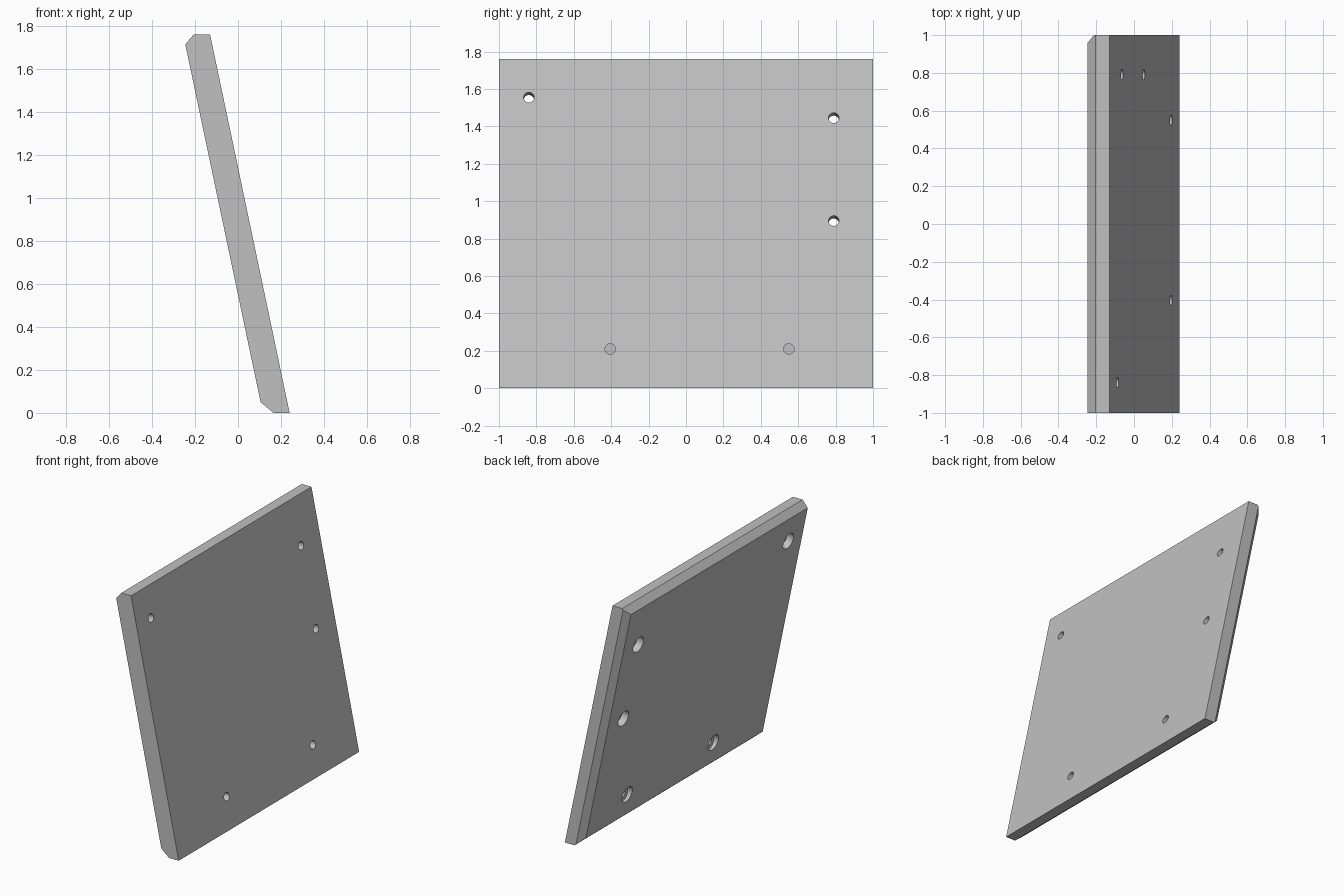
import bpy, bmesh
from mathutils import Vector

cube = bpy.data.objects.get("Cube")
if cube:
    bpy.data.objects.remove(cube, do_unlink=True)

grey = bpy.data.materials.new("light grey")
grey.use_nodes = True
colour = (0.53, 0.53, 0.53, 1)
grey.diffuse_color = colour
grey.node_tree.nodes["Principled BSDF"].inputs["Base Color"].default_value = colour

# Leaning panel: side profile extruded along y
profile = [(-0.245, 1.713), (-0.205, 1.76), (-0.13, 1.76),
           (0.24, 0), (0.165, 0), (0.105, 0.05)]
NORMAL = Vector((1.76, 0, 0.37)).normalized()
bm = bmesh.new()
face = bm.faces.new([bm.verts.new((x, -1, z)) for x, z in profile])
ext = bmesh.ops.extrude_face_region(bm, geom=[face])
bmesh.ops.translate(bm, vec=(0, 2, 0),
                    verts=[v for v in ext["geom"] if isinstance(v, bmesh.types.BMVert)])

# Chamfer along the rear upright edge
cut = bmesh.ops.bisect_plane(bm, geom=bm.verts[:] + bm.edges[:] + bm.faces[:],
                             plane_co=(-0.245, 0.96, 1.713),
                             plane_no=Vector((0, 1, 0)) - NORMAL, clear_outer=True)
bmesh.ops.holes_fill(bm, edges=[e for e in bm.edges if e.is_boundary])
bmesh.ops.recalc_face_normals(bm, faces=bm.faces)
mesh = bpy.data.meshes.new("panel")
bm.to_mesh(mesh)
bm.free()
mesh.materials.append(grey)
panel = bpy.data.objects.new("panel", mesh)
bpy.context.collection.objects.link(panel)


def drill(start, axis, radius, near, far):
    """Cut a round hole along axis, between two distances from start."""
    bpy.ops.mesh.primitive_cylinder_add(vertices=32, radius=radius, depth=far - near,
                                        location=start + axis * (near + far) / 2)
    cutter = bpy.context.object
    cutter.rotation_euler = axis.to_track_quat("Z", "Y").to_euler()
    cutter.data.materials.append(grey)
    bpy.context.view_layer.update()
    mod = panel.modifiers.new("hole", "BOOLEAN")
    mod.operation = "DIFFERENCE"
    mod.solver = "EXACT"
    mod.object = cutter
    bpy.context.view_layer.objects.active = panel
    bpy.ops.object.modifier_apply(modifier=mod.name)
    bpy.data.objects.remove(cutter, do_unlink=True)


def on_face(y, z):
    return Vector((0.24 - z * 0.37 / 1.76, y, z))


SMALL, LARGE, THICK = 0.028, 0.056, 0.124

# Through holes square to the panel, counterbored from behind
for y, z in [(-0.84, 1.555), (0.79, 1.445), (0.79, 0.895)]:
    drill(on_face(y, z), -NORMAL, SMALL, -0.05, 0.2)
    drill(on_face(y, z), -NORMAL, LARGE, THICK - 0.05, 0.2)

# Lower level holes, closed in the middle
LEVEL = Vector((-1, 0, 0))
for y in (-0.405, 0.55):
    drill(on_face(y, 0.21), LEVEL, SMALL, -0.05, 0.045)
    drill(on_face(y, 0.21), LEVEL, SMALL, 0.06, 0.2)
    drill(on_face(y, 0.21), LEVEL, LARGE, THICK - 0.035, 0.2)

# Smooth bores with sharp rims
bpy.ops.object.select_all(action="DESELECT")
panel.select_set(True)
bpy.context.view_layer.objects.active = panel
bpy.ops.object.shade_smooth_by_angle(angle=0.4)
